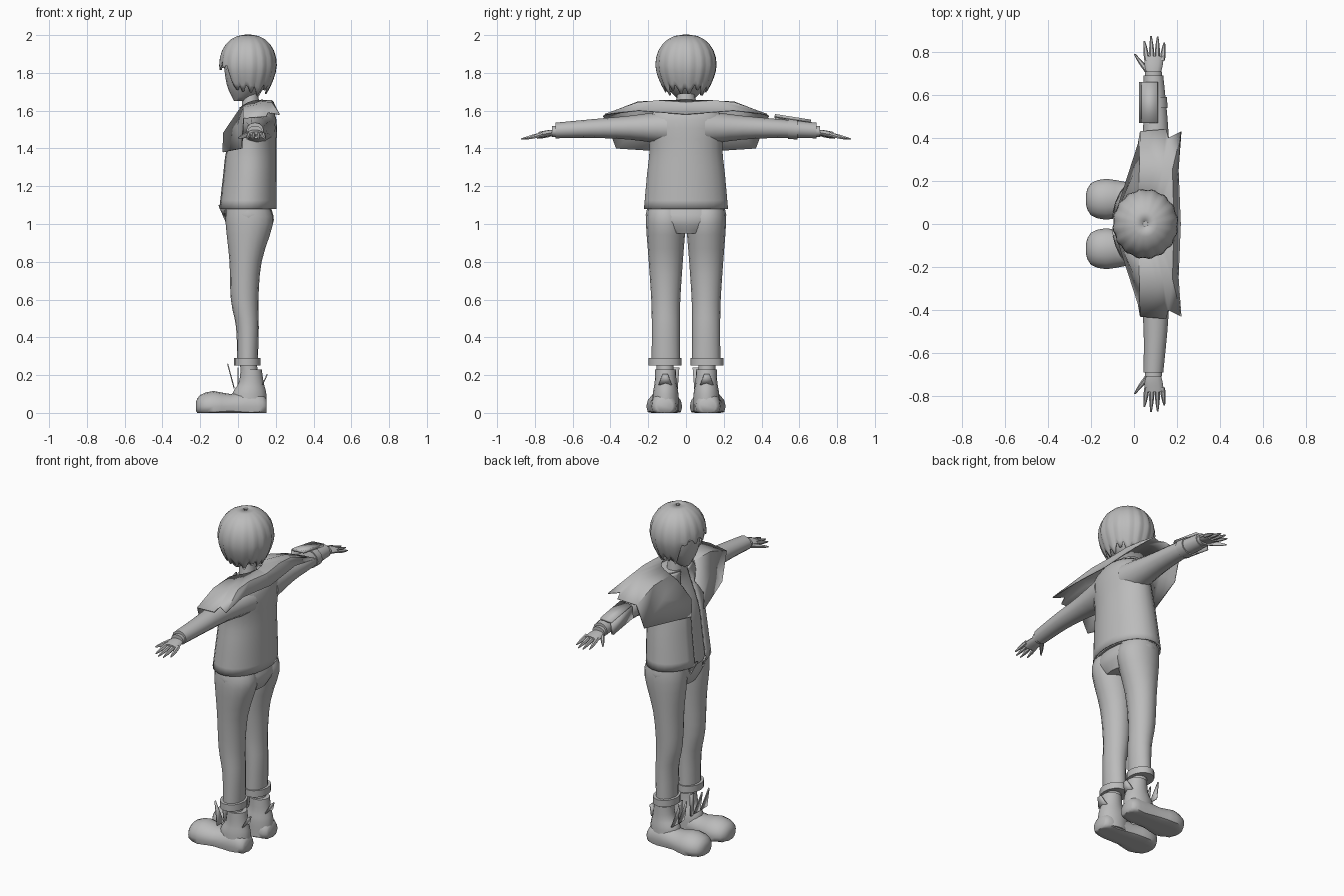
import bpy, bmesh
from math import sin, cos, pi, radians
from mathutils import Vector

cube = bpy.data.objects.get("Cube")
if cube:
    bpy.data.objects.remove(cube, do_unlink=True)

colour = (.5, .5, .5, 1)
grey = bpy.data.materials.new("plain grey")
grey.use_nodes = True
grey.diffuse_color = colour
grey.node_tree.nodes["Principled BSDF"].inputs["Base Color"].default_value = colour


def make(name, verts, faces, thick=0, pair=False, angle=50):
    mesh = bpy.data.meshes.new(name)
    mesh.from_pydata(verts, [], faces)
    bm = bmesh.new()
    bm.from_mesh(mesh)
    bmesh.ops.recalc_face_normals(bm, faces=bm.faces)
    bm.to_mesh(mesh)
    bm.free()
    mesh.materials.append(grey)
    part = bpy.data.objects.new(name, mesh)
    bpy.context.collection.objects.link(part)
    if thick:
        solid = part.modifiers.new("thickness", "SOLIDIFY")
        solid.thickness, solid.offset = thick, 0
    if pair:
        mirror = part.modifiers.new("both sides", "MIRROR")
        mirror.use_axis = (False, True, False)
    bpy.ops.object.select_all(action="DESELECT")
    part.select_set(True)
    bpy.context.view_layer.objects.active = part
    bpy.ops.object.shade_smooth_by_angle(angle=radians(angle))


def skin(name, rows, closed=True, caps=True, **options):
    """Join equally long rows of points with quads."""
    n = len(rows[0])
    faces = []
    for start in range(0, n * (len(rows) - 1), n):
        for i in range(n if closed else n - 1):
            j = (i + 1) % n
            faces.append((start + i, start + j, start + n + j, start + n + i))
    if caps:
        last = n * (len(rows) - 1)
        faces += [tuple(range(n)), tuple(range(last, last + n))]
    make(name, [point for row in rows for point in row], faces, **options)


def flow(keys, steps=3):
    """Pass a smooth curve through a few key sections."""
    keys = [Vector(key) for key in keys]
    result = []
    for i, (a, b) in enumerate(zip(keys, keys[1:])):
        leave = (b - keys[max(i - 1, 0)]) / 2
        arrive = (keys[min(i + 2, len(keys) - 1)] - a) / 2
        for step in range(steps):
            t = step / steps
            bend = (b - a) * 3 - leave * 2 - arrive
            twist = (a - b) * 2 + leave + arrive
            result.append(a + leave * t + bend * t ** 2 + twist * t ** 3)
    return result + [keys[-1]]


def arc(sides, opening=0):
    """Angles round a section, starting at the front."""
    span = 2 * (pi - opening)
    count = sides + 1 if opening else sides
    return [pi + opening + span * i / sides for i in range(count)]


def upright(name, keys, y=0, opening=0, sides=16, **options):
    """Keys: height, centre x, half depth, half width."""
    rows = [[(x + depth * cos(a), y + width * sin(a), z) for a in arc(sides, opening)]
            for z, x, depth, width in flow(keys)]
    skin(name, rows, closed=not opening, caps=not opening, **options)


def sideways(name, keys, flat=1, sides=12, **options):
    """Keys: y, centre x, centre z, radius. Flat scales the height."""
    rows = [[(x + r * cos(a), y, z + flat * r * sin(a)) for a in arc(sides)]
            for y, x, z, r in flow(keys)]
    skin(name, rows, **options)


# Open coat over a closed shirt
coat = [(1.08, .05, .15, .22), (1.25, .06, .14, .205), (1.4, .07, .13, .19),
        (1.55, .1, .1, .2), (1.62, .09, .08, .13)]
upright("coat", coat, opening=.25, sides=24, thick=.008)
upright("shirt", [(z, x, depth - .01, width - .01) for z, x, depth, width in coat])
make("coat_tips", [(-.1, .03, 1.1), (-.08, .1, 1.1), (-.07, .06, 1.03)], [(0, 1, 2)],
     thick=.008, pair=True)

# Head, neck and hips
upright("neck", [(1.58, .07, .05, .06), (1.74, .06, .04, .04)])
upright("head", [(1.65, .01, .03, .03), (1.74, .05, .11, .11), (1.88, .05, .12, .13),
                 (1.96, .06, .06, .07)])
upright("hips", [(.95, .06, .1, .12), (1.02, .06, .13, .21), (1.1, .05, .12, .2)], sides=20)

# Hair: a dome whose skirt ends in pointed locks, shorter over the face
locks, columns, dome, skirt = 16, 4, 6, 4
middle_z, depth_z = 1.84, .16
hair = []
for row in range(dome + skirt + 1):
    ring = []
    for i, a in enumerate(arc(locks * columns)):
        part = abs(i % columns - 1.5) / 1.5
        fringe = max(0, min(1, -3 * cos(a) - 1.4))
        tip = 1.68 + .12 * fringe + .045 * part + .015 * sin(i // columns * 2.3)
        if row <= dome:
            t = pi / 2 * (row + .2) / (dome + .2)
            z, r = middle_z + depth_z * cos(t), sin(t) ** .85
        else:
            z = middle_z + (tip - middle_z) * (row - dome) / skirt
            r = 1 - .4 * (max(0, middle_z - z) / depth_z) ** 1.6
        r *= 1 - .05 * part * min(1, row / dome)
        ring.append((.053 + .153 * r * cos(a), .163 * r * sin(a), z))
    hair.append(ring)
skin("hair", hair, caps=False, thick=.006, angle=35)
make("hair_crown", hair[0], [tuple(range(locks * columns))])

# Wide collar: from the back, past the pointed shoulder, down to the chest
outer = [(.215, 0, 1.58), (.205, .25, 1.6), (.22, .43, 1.58), (.16, .4, 1.59),
         (.15, .44, 1.57), (.03, .43, 1.56), (.02, .37, 1.4), (-.08, .06, 1.38)]
neck, middle = [], []
for i, edge in enumerate(outer):
    t = i / (len(outer) - 1)
    a = t * pi * .85
    neck.append(Vector((.05 + .08 * cos(a), .12 * sin(a), 1.655 - .12 * t ** 4)))
    centre = (neck[-1] + Vector(edge)) / 2
    middle.append(centre + Vector((.015 - .04 * t ** 3, 0, .025)))
skin("collar", [neck, middle, outer], closed=False, caps=False, thick=.006, pair=True, angle=40)

# Sleeves and wrist bands
sideways("sleeves", [(.1, .1, 1.51, .1), (.3, .1, 1.51, .07), (.5, .1, 1.505, .055),
                     (.69, .09, 1.495, .046)], flat=.9, pair=True)
sideways("wrist_bands", [(.67, .09, 1.49, .04), (.71, .09, 1.49, .04)], flat=.75, pair=True)

# Hands with a fan of tapered fingers
sideways("palms", [(.69, .09, 1.488, .03), (.73, .09, 1.48, .042), (.78, .095, 1.47, .044)],
         flat=.4, pair=True)


def finger(name, start, end, r):
    keys = [(*start.lerp(end, t), r * (1 - .7 * t ** 3)) for t in (0, .5, 1)]
    sideways(name, keys, sides=6, pair=True)


for k, name in enumerate(("index", "middle", "ring", "little")):
    reach = .875 - .012 * (k - 1.4) ** 2
    finger(name + "_fingers", Vector((.76, .06 + .024 * k, 1.475)),
           Vector((reach, .048 + .031 * k, 1.45)), .012)
finger("thumbs", Vector((.7, .07, 1.48)), Vector((.79, .003, 1.455)), .015)

# Trouser legs with turned-up cuffs
upright("trouser_legs", [(.27, .05, .055, .075), (.45, .05, .06, .074), (.6, .035, .073, .077),
                         (.8, .04, .085, .09), (1, .06, .125, .105), (1.08, .055, .115, .1)],
        y=.107, pair=True)
upright("trouser_cuffs", [(.25, .05, .07, .087), (.29, .05, .07, .087)], y=.112, pair=True)

# Boots: bulbous toe and flat sole, then shaft and ankle
foot_y, core_z = .115, .035
foot = [(-.222, .03, .06), (-.2, .075, .095), (-.13, .095, .116), (-.04, .08, .1),
        (.07, .07, .12), (.13, .064, .1), (.152, .045, .07)]
rows = [[(x, foot_y + width * cos(a), max(0, core_z + (top - core_z) * sin(a)))
         for a in arc(16)] for x, width, top in flow(foot, 2)]
skin("boot_feet", rows, pair=True)
upright("boot_shafts", [(.01, .06, .09, .07), (.1, .06, .09, .068), (.16, .07, .066, .058),
                        (.23, .07, .056, .055)], y=.108, pair=True)
upright("ankles", [(.2, .06, .045, .045), (.27, .055, .045, .045)], y=.11, pair=True)


# Loose flaps and pull tabs on the boots
def flap(name, y, half, base, tip, taper):
    (x, low), (out, high) = base, tip
    points = [(x, y - half, low), (x, y + half, low),
              (out, y + half * taper, high), (out, y - half * taper, high)]
    make(name, points, [(0, 1, 2, 3)], thick=.006, pair=True)


flap("inner_boot_flaps", .075, .03, (-.02, .13), (-.055, .26), .1)
flap("outer_boot_flaps", .14, .03, (-.02, .13), (-.055, .26), .1)
flap("boot_side_points", .055, .01, (0, .11), (0, .24), 2)
flap("boot_pull_tabs", .11, .035, (.13, .15), (.155, .205), .4)

# Strapped guard on the left-hand sleeve
for name, near, edge in (("guard_top", .11, 1.575), ("guard_front", .03, 1.5)):
    plate = [[(x, y, z - drop) for x, z in ((.035, 1.57), (near, edge))]
             for y, drop in ((.47, 0), (.66, .03))]
    skin(name, plate, closed=False, caps=False, thick=.015)
sideways("guard_strap", [(.54, .096, 1.504, .06), (.59, .095, 1.5, .058)], flat=.9)
